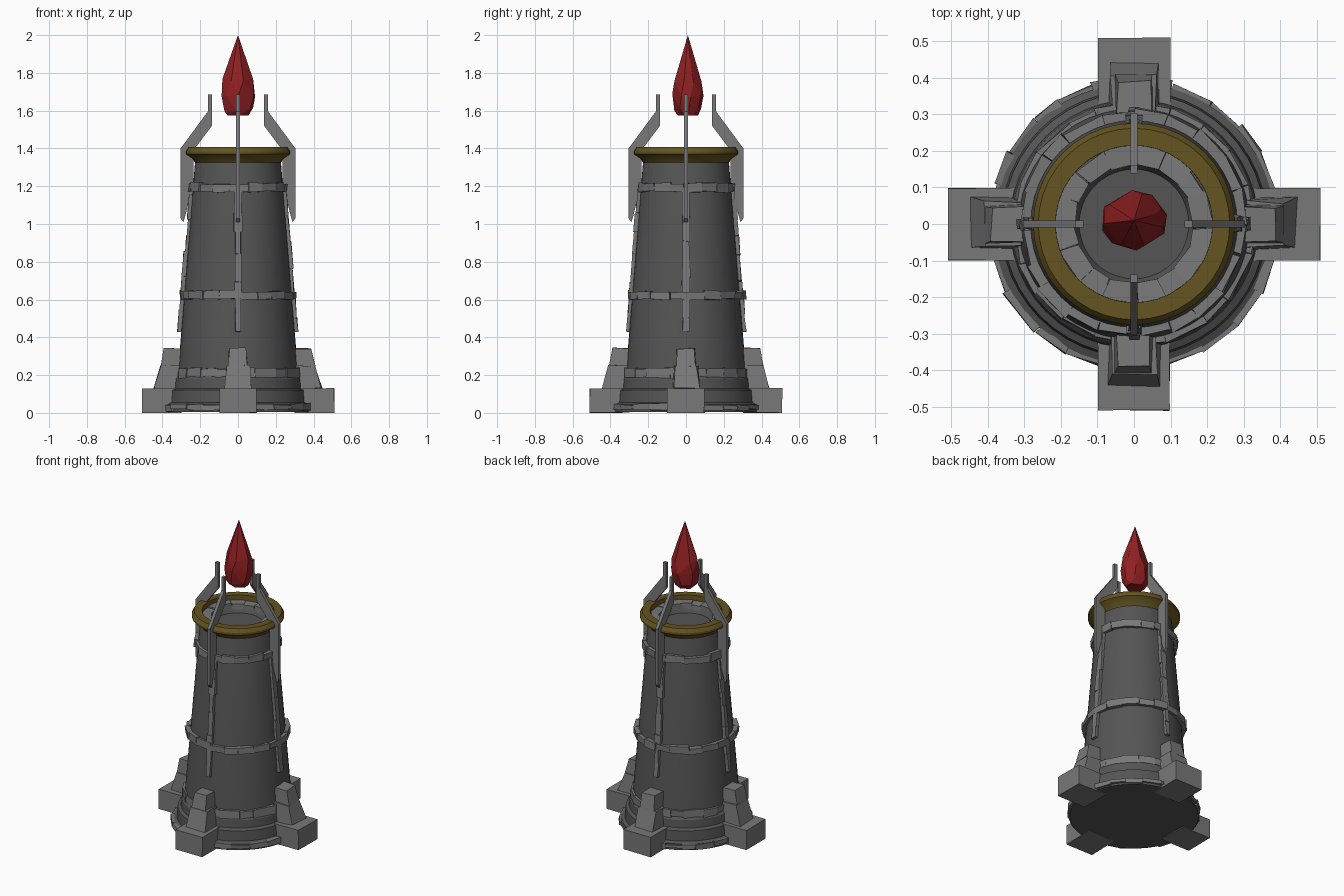
import bpy, bmesh, math, random
from mathutils import Matrix, Vector

random.seed(4)
cube = bpy.data.objects.get("Cube")
if cube:
    bpy.data.objects.remove(cube, do_unlink=True)


def material(name, rgb):
    m = bpy.data.materials.new(name)
    m.use_nodes = True
    m.diffuse_color = (*rgb, 1)
    m.node_tree.nodes["Principled BSDF"].inputs["Base Color"].default_value = (*rgb, 1)
    return m


DARK = material("dark stone", (0.09, 0.09, 0.09))
LIGHT = material("light stone", (0.19, 0.19, 0.19))
GOLD = material("old gold", (0.13, 0.09, 0.015))
RED = material("red crystal", (0.28, 0.014, 0.016))


def finish(bm, name, mat, smooth=False):
    bmesh.ops.recalc_face_normals(bm, faces=bm.faces)
    me = bpy.data.meshes.new(name)
    bm.to_mesh(me)
    bm.free()
    ob = bpy.data.objects.new(name, me)
    bpy.context.collection.objects.link(ob)
    me.materials.append(mat)
    if smooth:
        bpy.ops.object.select_all(action='DESELECT')
        ob.select_set(True)
        bpy.context.view_layer.objects.active = ob
        bpy.ops.object.shade_smooth_by_angle(angle=math.radians(30))
    return ob


def lathe(name, profile, mat, sides, closed=False):
    """Revolve (radius, height) points around the z axis."""
    bm = bmesh.new()
    rings = [[bm.verts.new((r * math.cos(a), r * math.sin(a), z))
              for a in (math.tau * i / sides for i in range(sides))] for r, z in profile]
    pairs = list(zip(rings, rings[1:]))
    if closed:
        pairs.append((rings[-1], rings[0]))
    for lo, hi in pairs:
        for i in range(sides):
            j = (i + 1) % sides
            bm.faces.new((lo[i], lo[j], hi[j], hi[i]))
    if not closed:
        bm.faces.new(rings[0])
        bm.faces.new(rings[-1])
    return finish(bm, name, mat, True)


def block(bm, low, high, jitter=0.0):
    """Box between a lower and an upper quad, with worn corners."""
    def wear(p):
        return Vector(p) + Vector([random.uniform(-jitter, jitter) for _ in range(3)])
    a = [bm.verts.new(wear(p)) for p in low]
    b = [bm.verts.new(wear(p)) for p in high]
    bm.faces.new(a)
    bm.faces.new(b)
    for i in range(4):
        j = (i + 1) % 4
        bm.faces.new((a[i], a[j], b[j], b[i]))


def quad(r0, r1, half, z):
    return [(r0, -half, z), (r1, -half, z), (r1, half, z), (r0, half, z)]


def wall(z):
    """Radius of the tapering tower wall."""
    return 0.335 - 0.081 * z


# Stepped base, tower shaft and sunken top floor
lathe("tower_body", [(0.385, 0.005), (0.385, 0.045), (0.365, 0.055), (0.36, 0.12),
                     (0.34, 0.13), (0.335, 0.18), (wall(0.2), 0.2), (wall(1.33), 1.33),
                     (0.22, 1.36), (0.17, 1.36), (0.15, 1.32)], DARK, 48)

# Flared metal collar
lathe("gold_collar", [(0.224, 1.32), (0.24, 1.345), (0.276, 1.37), (0.276, 1.385),
                      (0.262, 1.407), (0.215, 1.407), (0.214, 1.33)], GOLD, 40, True)


# Rings of worn stones
def stone_ring(name, r_in, r_out, z0, z1, count, jitter=0.004):
    bm = bmesh.new()
    cuts = [math.tau * (i + random.uniform(-0.2, 0.2)) / count for i in range(count)]
    for i in range(count):
        a0, a1 = cuts[i], cuts[(i + 1) % count] + (math.tau if i == count - 1 else 0)
        out = r_out + random.uniform(-0.006, 0.006)
        drop, rise = random.uniform(0, 0.008), random.uniform(-0.008, 0.004)

        def ring_quad(z):
            return [(r * math.cos(a), r * math.sin(a), z)
                    for r, a in ((r_in, a0), (out, a0), (out, a1), (r_in, a1))]
        block(bm, ring_quad(z0 + drop), ring_quad(z1 + rise), jitter)
    return finish(bm, name, LIGHT)


stone_ring("base_stones", 0.36, 0.4, 0.01, 0.048, 24)
stone_ring("lower_band", 0.3, 0.332, 0.182, 0.238, 20)
stone_ring("middle_band", 0.27, 0.312, 0.598, 0.645, 20)
stone_ring("upper_band", 0.22, 0.26, 1.167, 1.217, 18)
stone_ring("inner_rim_stones", 0.163, 0.217, 1.33, 1.378, 16, 0.003)

# Parts repeated on the four sides
PRONG = [(0.288, 1.01), (0.304, 1.03), (0.304, 1.4), (0.16, 1.595), (0.16, 1.685),
         (0.138, 1.685), (0.138, 1.52), (0.236, 1.39), (0.236, 1.21)]
for k, side in enumerate(("left", "back", "right", "front")):
    turn = Matrix.Rotation(k * math.pi / 2, 4, 'Z')

    # Buttress foot: broad block with two leaning stones on top
    bm = bmesh.new()
    block(bm, quad(0.3, 0.51, 0.098, 0), quad(0.3, 0.51, 0.098, 0.13), 0.002)
    block(bm, quad(0.3, 0.445, 0.07, 0.128), quad(0.3, 0.41, 0.06, 0.248), 0.006)
    block(bm, quad(0.28, 0.41, 0.052, 0.246), quad(0.28, 0.39, 0.046, 0.342), 0.004)
    bm.transform(turn)
    finish(bm, side + "_foot", LIGHT)

    # Vertical seam of narrow stones
    bm = bmesh.new()
    z = 0.43
    while z < 1.16:
        top = min(z + random.uniform(0.07, 0.15), 1.2)
        half = random.uniform(0.013, 0.023)
        out = random.uniform(0.014, 0.022)
        block(bm, quad(wall(z) - 0.02, wall(z) + out, half, z),
              quad(wall(top) - 0.02, wall(top) + out, half, top), 0.003)
        z = top
    bm.transform(turn)
    finish(bm, side + "_seam_stones", LIGHT)

    # Thin bent prong holding the crystal
    bm = bmesh.new()
    face = bm.faces.new([bm.verts.new((r, -0.01, h)) for r, h in PRONG])
    ext = bmesh.ops.extrude_face_region(bm, geom=[face], use_keep_orig=True)
    moved = [v for v in ext["geom"] if isinstance(v, bmesh.types.BMVert)]
    bmesh.ops.translate(bm, verts=moved, vec=(0, 0.02, 0))
    bm.transform(turn)
    finish(bm, side + "_prong", LIGHT)

# Faceted teardrop crystal
bm = bmesh.new()
for r, z, n in ((0.06, 1.575, 6), (0.08, 1.61, 7), (0.092, 1.68, 8),
                (0.083, 1.76, 7), (0.042, 1.87, 6)):
    for i in range(n):
        a = math.tau * (i + random.uniform(-0.2, 0.2)) / n + z * 9
        h = z if n == 6 and z < 1.6 else z + random.uniform(-0.015, 0.015)
        bm.verts.new((r * math.cos(a), 0.01 + 0.9 * r * math.sin(a), h))
bm.verts.new((0, 0.01, 2))
bmesh.ops.convex_hull(bm, input=bm.verts)
finish(bm, "crystal", RED)
